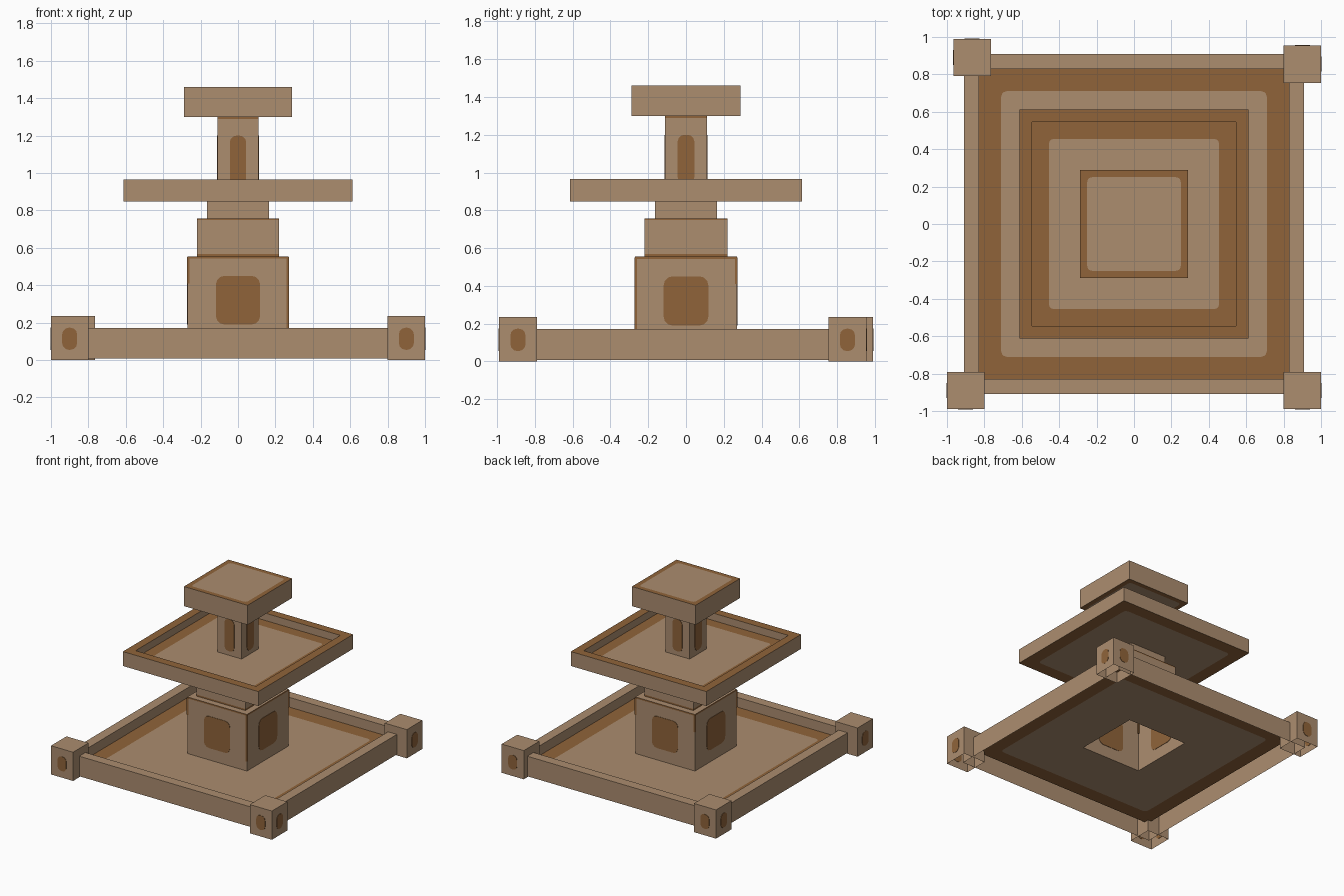
import bpy, bmesh, math
from mathutils import Matrix

if "Cube" in bpy.data.objects:
    bpy.data.objects.remove(bpy.data.objects["Cube"])


def material(name, rgb):
    m = bpy.data.materials.new(name)
    m.diffuse_color = (*rgb, 1.0)
    m.use_nodes = True
    m.node_tree.nodes["Principled BSDF"].inputs["Base Color"].default_value = m.diffuse_color
    return m


MATS = [material("light_stone", (0.412, 0.266, 0.159)),
        material("brown_stone", (0.279, 0.127, 0.042))]
LIGHT, BROWN = 0, 1


def ring(bm, hx, hy, z, r):
    """Rectangle of half sizes hx, hy with corner radius r."""
    pts = []
    for k, (sx, sy) in enumerate(((1, 1), (-1, 1), (-1, -1), (1, -1))):
        for i in range(4):
            a = math.pi / 2 * (k + i / 3)
            pts.append(bm.verts.new((sx * (hx - r) + r * math.cos(a),
                                     sy * (hy - r) + r * math.sin(a), z)))
    return pts


def loft(name, loops, first=None, last=None, matrix=Matrix()):
    """Loops are (hx, hy, z, radius, material of the band leading to it)."""
    bm = bmesh.new()
    rings = [ring(bm, *l[:4]) for l in loops]
    for a, b, l in zip(rings, rings[1:], loops[1:]):
        for i in range(16):
            j = (i + 1) % 16
            bm.faces.new((a[i], a[j], b[j], b[i])).material_index = l[4]
    if first is not None:
        bm.faces.new(rings[0][::-1]).material_index = first
    if last is not None:
        bm.faces.new(rings[-1]).material_index = last
    bmesh.ops.remove_doubles(bm, verts=bm.verts, dist=1e-5)
    bm.transform(matrix)
    me = bpy.data.meshes.new(name)
    bm.to_mesh(me)
    bm.free()
    for m in MATS:
        me.materials.append(m)
    ob = bpy.data.objects.new(name, me)
    bpy.context.collection.objects.link(ob)
    return ob


def sq(h, z, mat=LIGHT, r=0.0):
    return (h, h, z, r, mat)


def patch(name, side, dist, half_w, z0, z1, r, cx=0, cy=0):
    """Thin brown plate on one side (0 front, 1 right, 2 back, 3 left)."""
    m = (Matrix.Translation((cx, cy, (z0 + z1) / 2))
         @ Matrix.Rotation(side * math.pi / 2, 4, 'Z')
         @ Matrix.Translation((0, -dist, 0))
         @ Matrix.Rotation(math.pi / 2, 4, 'X'))
    hh = (z1 - z0) / 2
    loft(name, [(half_w, hh, -0.003, r, BROWN), (half_w, hh, 0.003, r, BROWN)],
         BROWN, BROWN, m)


# Lower basin: open-bottomed rim and a thin floor with a hole for the pedestal
loft("lower_basin", [sq(0.91, 0.008), sq(0.91, 0.172), sq(0.83, 0.172),
                     sq(0.83, 0.092), sq(0.71, 0.092, BROWN, 0.03),
                     sq(0.27, 0.092)])

# Corner posts, open below, with patches on their two outward sides
for name, x, y, sides in (("front_left", -0.9, -0.89, (0, 3)),
                          ("front_right", 0.9, -0.89, (0, 1)),
                          ("back_left", -0.865, 0.89, (2, 3)),
                          ("back_right", 0.9, 0.855, (1, 2))):
    loft(name + "_post", [sq(0.1, 0), sq(0.1, 0.235)], last=LIGHT,
         matrix=Matrix.Translation((x, y, 0)))
    for s in sides:
        patch(name + "_post_patch", s, 0.1, 0.04, 0.055, 0.173, 0.035, x, y)

# Pedestal with brown upper edge, side patches and corner strips
loft("pedestal", [sq(0.27, 0.092), sq(0.27, 0.543), sq(0.27, 0.555, BROWN)],
     last=LIGHT)
for s in range(4):
    patch("pedestal_patch", s, 0.27, 0.118, 0.19, 0.45, 0.045)
    sx, sy = ((1, -1), (1, 1), (-1, 1), (-1, -1))[s]
    z0 = 0.17 if s == 0 else 0.41
    loft("pedestal_corner_strip", [sq(0.007, z0), sq(0.007, 0.55, BROWN)],
         BROWN, BROWN, Matrix.Translation((sx * 0.266, sy * 0.266, 0)))

# Stepped neck
loft("neck", [sq(0.22, 0.555), sq(0.22, 0.568, BROWN), sq(0.22, 0.748),
              sq(0.22, 0.757, BROWN)], last=LIGHT)
loft("collar", [sq(0.165, 0.757), sq(0.165, 0.847)])

# Upper basin with brown rim and brown borders
loft("upper_basin", [sq(0.51, 0.847, LIGHT, 0.03), sq(0.613, 0.847, BROWN),
                     sq(0.613, 0.965), sq(0.545, 0.965, BROWN),
                     sq(0.545, 0.905), sq(0.455, 0.905, BROWN, 0.025)],
     first=LIGHT, last=LIGHT)

# Upper column
loft("column", [sq(0.11, 0.905), sq(0.11, 1.288), sq(0.11, 1.3, BROWN)])
for s in range(4):
    patch("column_patch", s, 0.11, 0.044, 0.94, 1.2, 0.035)

# Cap slab with brown borders above and below
loft("cap", [sq(0.25, 1.3, LIGHT, 0.025), sq(0.288, 1.3, BROWN),
             sq(0.288, 1.46), sq(0.25, 1.46, BROWN, 0.025)],
     first=LIGHT, last=LIGHT)
